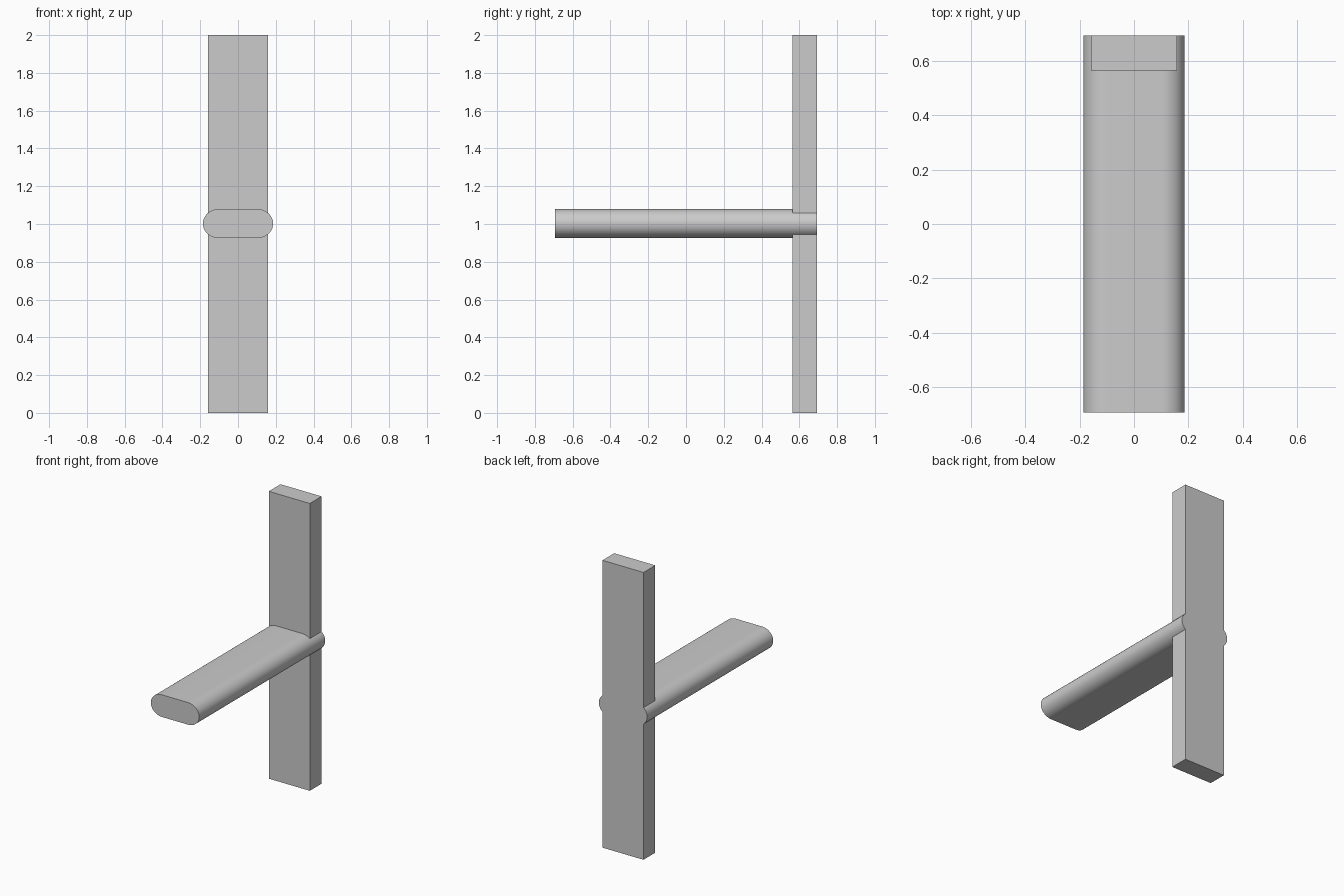
import bpy, bmesh, math

if "Cube" in bpy.data.objects:
    bpy.data.objects.remove(bpy.data.objects["Cube"])

def extrude_profile(name, points, y0, y1, smooth=False):
    """Extrude an (x, z) outline along y into a closed solid."""
    bm = bmesh.new()
    face = bm.faces.new([bm.verts.new((x, y0, z)) for x, z in points])
    ext = bmesh.ops.extrude_face_region(bm, geom=[face])
    verts = [g for g in ext["geom"] if isinstance(g, bmesh.types.BMVert)]
    bmesh.ops.translate(bm, verts=verts, vec=(0, y1 - y0, 0))
    bmesh.ops.recalc_face_normals(bm, faces=bm.faces)
    mesh = bpy.data.meshes.new(name)
    bm.to_mesh(mesh)
    bm.free()
    obj = bpy.data.objects.new(name, mesh)
    bpy.context.collection.objects.link(obj)
    if smooth:
        bpy.ops.object.select_all(action='DESELECT')
        obj.select_set(True)
        bpy.context.view_layer.objects.active = obj
        bpy.ops.object.shade_smooth_by_angle(angle=math.radians(30))
    return obj

BACK, FRONT = 0.693, -0.693

# Upright flat post
W = 0.158
extrude_profile("upright_post", [(-W, 0), (W, 0), (W, 2), (-W, 2)], 0.564, BACK)

# Horizontal arm with rounded sides, flush with the back of the post
HALF_W, HALF_H, ROUND, STEPS = 0.186, 0.077, 0.085, 24
outline = []
for side in (1, -1):
    for i in range(STEPS + 1):
        a = -math.pi / 2 + math.pi * i / STEPS
        outline.append((side * (HALF_W - ROUND + ROUND * math.cos(a)),
                        1.002 + side * HALF_H * math.sin(a)))
extrude_profile("horizontal_arm", outline, FRONT, BACK, smooth=True)
